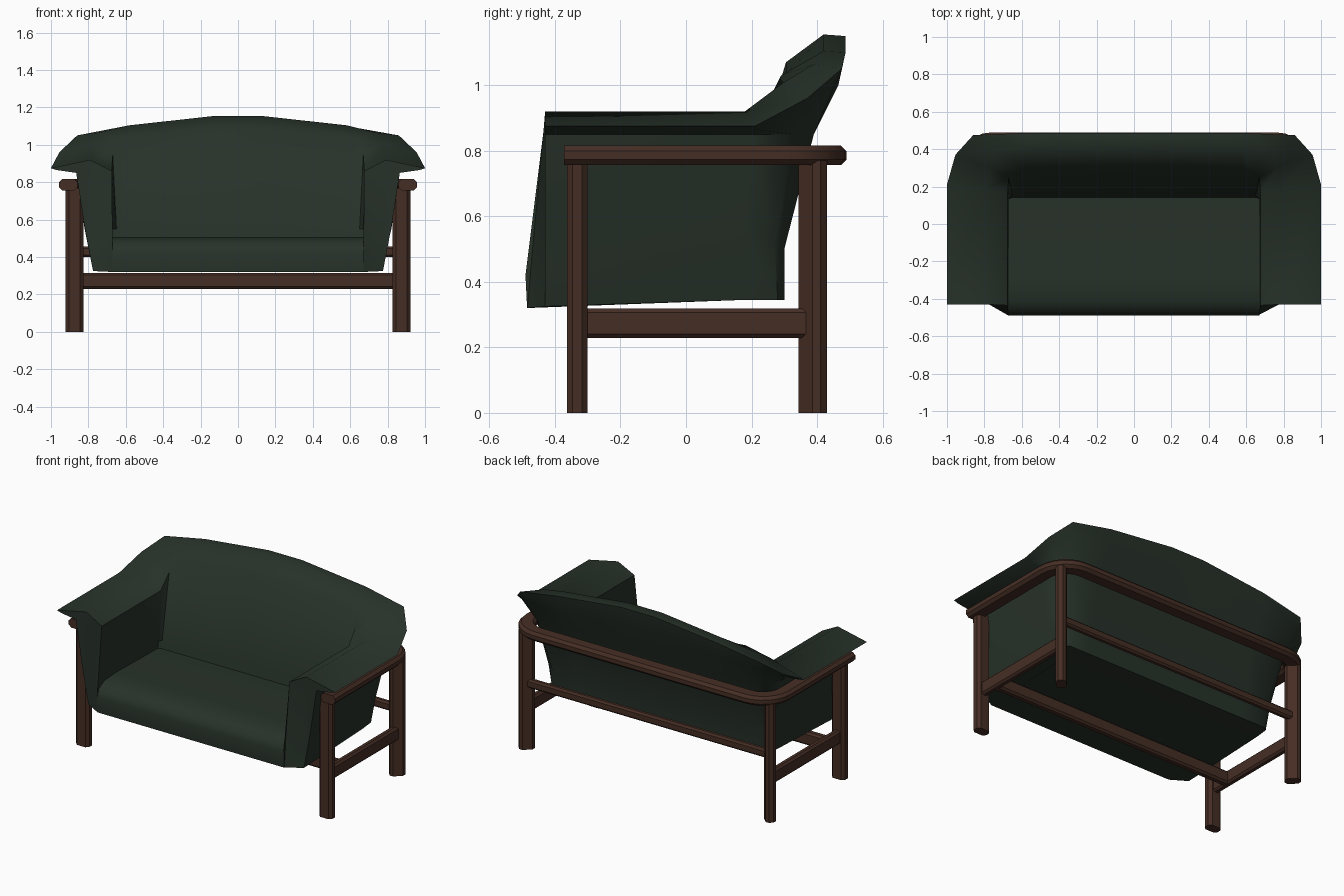
import bpy, bmesh, math
from mathutils import Vector, Matrix

if "Cube" in bpy.data.objects:
    bpy.data.objects.remove(bpy.data.objects["Cube"])


def material(name, rgb):
    m = bpy.data.materials.new(name)
    m.diffuse_color = (*rgb, 1)
    m.use_nodes = True
    m.node_tree.nodes["Principled BSDF"].inputs["Base Color"].default_value = m.diffuse_color
    return m


GREEN = material("dark green fabric", (0.020, 0.031, 0.022))
WOOD = material("dark brown wood", (0.060, 0.027, 0.018))


def loft(name, rings, mat, angle):
    """Skin closed rings of points into one capped solid."""
    bm = bmesh.new()
    vs = [[bm.verts.new(p) for p in r] for r in rings]
    n = len(vs[0])
    for a, b in zip(vs, vs[1:]):
        for i in range(n):
            j = (i + 1) % n
            bm.faces.new((a[i], a[j], b[j], b[i]))
    caps = [bm.faces.new(vs[0][::-1]), bm.faces.new(vs[-1])]
    bmesh.ops.triangulate(bm, faces=caps)
    bmesh.ops.recalc_face_normals(bm, faces=bm.faces)
    me = bpy.data.meshes.new(name)
    bm.to_mesh(me)
    bm.free()
    me.materials.append(mat)
    ob = bpy.data.objects.new(name, me)
    bpy.context.collection.objects.link(ob)
    bpy.ops.object.select_all(action='DESELECT')
    ob.select_set(True)
    bpy.context.view_layer.objects.active = ob
    bpy.ops.object.shade_smooth_by_angle(angle=math.radians(angle))
    return ob


def chamfered(w, h, c):
    """Octagonal section: a rectangle with cut corners."""
    a, b = w / 2, h / 2
    return [(a, b - c), (a - c, b), (c - a, b), (-a, b - c),
            (-a, c - b), (c - a, -b), (a - c, -b), (a, c - b)]


def leg(name, x, y, top, turn):
    rot = Matrix.Rotation(math.radians(turn), 3, 'Z')
    sec = [rot @ Vector((u, v, 0)) for u, v in chamfered(0.094, 0.062, 0.017)]
    loft(name, [[p + Vector((x, y, z)) for p in sec] for z in (0, top)], WOOD, 25)


def rail(name, path, w, h, c):
    """Sweep a chamfered section along a level path with mitred joints."""
    pts = [Vector(p) for p in path]
    rings = []
    for i, p in enumerate(pts):
        d1 = (p - pts[max(i - 1, 0)]).normalized()
        d2 = (pts[min(i + 1, len(pts) - 1)] - p).normalized()
        d = (d1 + d2).normalized()
        k = 1 / max(d.dot(d1), d.dot(d2))
        side = Vector((d.y, -d.x, 0)) * k
        rings.append([p + side * u + Vector((0, 0, v)) for u, v in chamfered(w, h, c)])
    loft(name, rings, WOOD, 25)


# Legs: the back pair is turned to follow the rounded corners
for s, side in ((1, "right"), (-1, "left")):
    leg("front_leg_" + side, s * 0.874, -0.332, 0.77, 0)
    leg("back_leg_" + side, s * 0.874, 0.387, 0.77, s * 45)
    rail("side_stretcher_" + side, [(s * 0.874, -0.32, 0.274), (s * 0.874, 0.375, 0.274)],
         0.045, 0.09, 0.012)

# Cross stretchers
rail("front_stretcher", [(-0.865, -0.2, 0.272), (0.865, -0.2, 0.272)], 0.05, 0.085, 0.012)
rail("back_stretcher", [(-0.865, 0.39, 0.428), (0.865, 0.39, 0.428)], 0.04, 0.056, 0.011)

# U-shaped top rail
R, CX, CY = 0.15, 0.757, 0.29
arc = [(CX + R * math.cos(math.pi / 12 * i), CY + R * math.sin(math.pi / 12 * i), 0.786)
       for i in range(7)]
half = [(CX + R, -0.372, 0.786)] + arc
rail("top_rail", half + [(-x, y, z) for x, y, z in reversed(half)], 0.1, 0.06, 0.017)

# Upholstered shell: sections from arm front, round the corner, to the back.
# Order: inner bottom, inner middle, inner top, crest, lip, lip underside,
# outer top, outer middle, outer bottom
arm_front = [(.67, -.485, .32), (.67, -.49, .42), (.675, -.435, .86), (.79, -.43, .92),
             (1, -.43, .875), (.97, -.43, .865), (.865, -.43, .85), (.82, -.43, .56), (.775, -.43, .325)]
arm_rear = [(.67, .12, .345), (.67, .14, .55), (.675, .17, .86), (.79, .18, .92),
            (1, .21, .875), (.97, .21, .865), (.865, .2, .85), (.82, .18, .55), (.77, .18, .345)]
corner = [(.65, .12, .345), (.65, .15, .55), (.67, .25, .95), (.77, .30, 1.01),
          (.955, .37, .96), (.93, .36, .94), (.855, .33, .85), (.80, .27, .52), (.76, .28, .345)]
turn = [(.62, .12, .345), (.62, .15, .55), (.63, .29, 1.03), (.74, .39, 1.065),
        (.86, .475, 1.05), (.85, .45, .99), (.80, .39, .85), (.75, .30, .5), (.73, .30, .345)]
back = [(.12, .345), (.15, .55), (.305, 1.07), (.42, 1.155), (.487, 1.15),
        (.465, 1.03), (.39, .85), (.30, .5), (.30, .345)]


def back_section(x, drop):
    return [(x, y, z - drop * max(0, (z - 0.85) / 0.3)) for y, z in back]


stations = [arm_front, arm_rear, corner, turn, back_section(0.58, 0.05), back_section(0.12, 0)]
mirrored = [[(-x, y, z) for x, y, z in s] for s in reversed(stations)]
loft("upholstered_shell", stations + mirrored, GREEN, 50)

# Seat cushion with a rounded front
seat = [(-.485, .32), (-.49, .42), (-.47, .47), (-.41, .5), (-.3, .508), (.17, .5), (.17, .345)]
loft("seat", [[(x, y, z) for y, z in seat] for x in (-0.672, 0.672)], GREEN, 50)
